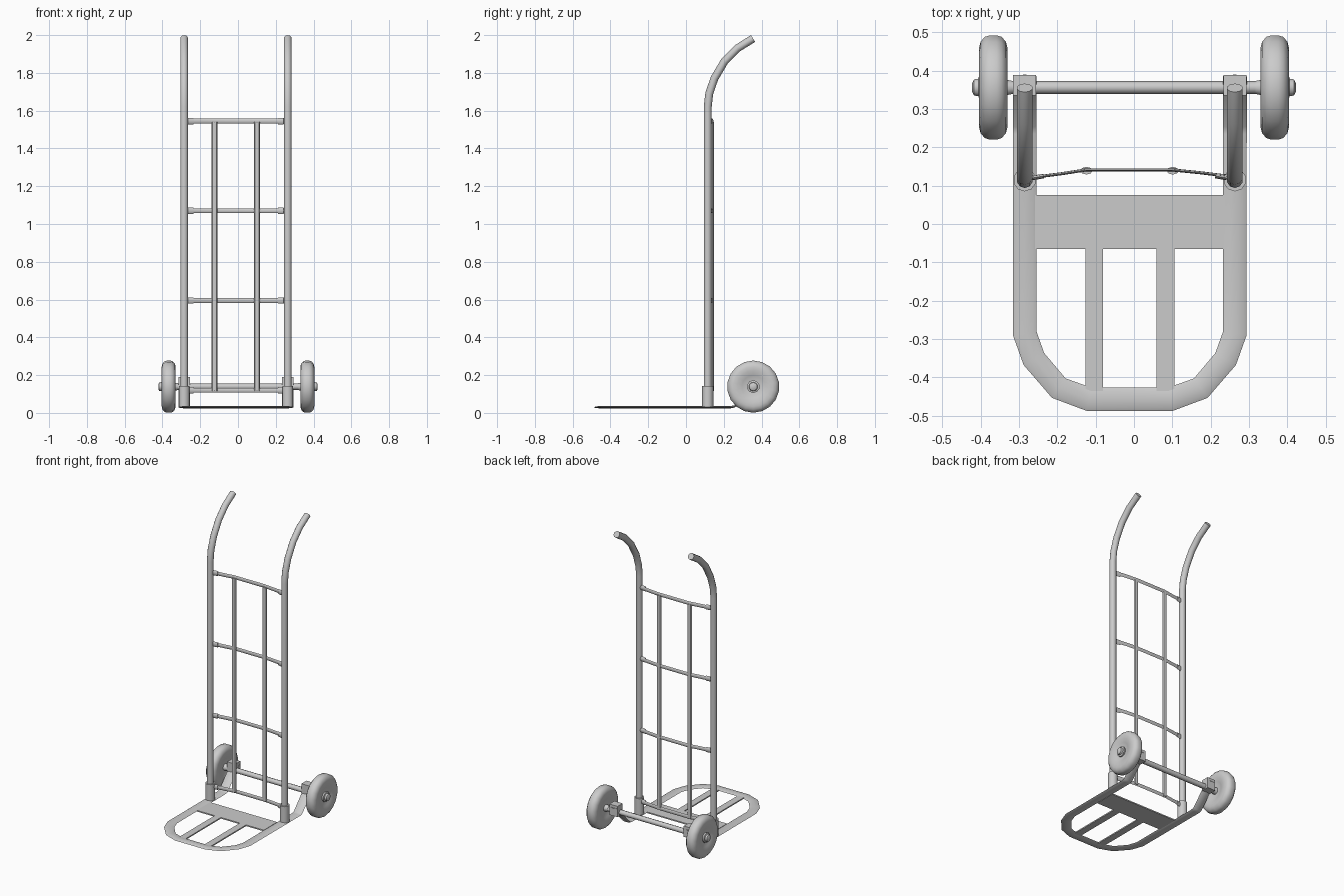
import bpy, bmesh, math
from mathutils import Vector, Matrix

cube = bpy.data.objects.get("Cube")
if cube:
    bpy.data.objects.remove(cube)

steel = bpy.data.materials.new("grey steel")
steel.use_nodes = True
GREY = (0.6, 0.6, 0.6, 1)
steel.diffuse_color = GREY
steel.node_tree.nodes["Principled BSDF"].inputs["Base Color"].default_value = GREY

MID = -0.011     # middle of the frame
HALF = 0.274     # frame middle to upright
AXLE = Vector((0, 0.356, 0.139))


def finish(name, bm, smooth=40):
    bmesh.ops.recalc_face_normals(bm, faces=bm.faces)
    mesh = bpy.data.meshes.new(name)
    bm.to_mesh(mesh)
    bm.free()
    ob = bpy.data.objects.new(name, mesh)
    bpy.context.collection.objects.link(ob)
    mesh.materials.append(steel)
    bpy.ops.object.select_all(action='DESELECT')
    ob.select_set(True)
    bpy.context.view_layer.objects.active = ob
    bpy.ops.object.shade_smooth_by_angle(angle=math.radians(smooth))
    return ob


def sweep(name, path, a, b, ref, sides=10, smooth=40):
    """Tube of half sizes a (across ref) and b (along ref); four sides give a bar."""
    path = [Vector(p) for p in path]
    bm = bmesh.new()
    rings = []
    turn = math.pi / 4 if sides == 4 else 0
    grow = math.sqrt(2) if sides == 4 else 1
    for i, p in enumerate(path):
        before = (p - path[max(i - 1, 0)]).normalized()
        after = (path[min(i + 1, len(path) - 1)] - p).normalized()
        t = (before + after).normalized()
        u = Vector(ref).cross(t).normalized()
        v = t.cross(u)
        angles = [turn + 2 * math.pi * k / sides for k in range(sides)]
        rings.append([bm.verts.new(p + grow * (u * a * math.cos(w) + v * b * math.sin(w)))
                      for w in angles])
    for r, s in zip(rings, rings[1:]):
        for k in range(sides):
            n = (k + 1) % sides
            bm.faces.new((r[k], r[n], s[n], s[k]))
    bm.faces.new(rings[0])
    bm.faces.new(rings[-1])
    return finish(name, bm, smooth)


def lathe(name, profile, centre, steps):
    """Spin (x, radius) points about the x axis."""
    bm = bmesh.new()
    verts = [bm.verts.new((x, 0, r)) for x, r in profile]
    edges = [bm.edges.new(e) for e in zip(verts, verts[1:])]
    bmesh.ops.spin(bm, geom=verts + edges, axis=(1, 0, 0), cent=(0, 0, 0),
                   angle=2 * math.pi, steps=steps)
    bmesh.ops.remove_doubles(bm, verts=bm.verts, dist=0.0003)
    bmesh.ops.translate(bm, verts=bm.verts, vec=centre)
    return finish(name, bm, 45)


def box(name, low, high):
    low, high = Vector(low), Vector(high)
    bm = bmesh.new()
    bmesh.ops.create_cube(bm, size=1, matrix=Matrix.Translation((low + high) / 2)
                          @ Matrix.Diagonal((*(high - low), 1)))
    return finish(name, bm)


# Toe frame: flattened tube bent to a U, its ends rising to the axle
half = [(HALF, 0.385, 0.175), (HALF, 0.255, 0.034), (HALF, 0.235, 0.03), (HALF, -0.285, 0.03),
        (0.25, -0.352, 0.03), (0.185, -0.428, 0.03), (0.106, -0.457, 0.03)]
loop = [(MID + x, y, z) for x, y, z in half]
loop += [(MID - x, y, z) for x, y, z in reversed(half)]
sweep("toe_frame", loop, 0.031, 0.006, (0, 0, 1), 8, 60)

# Toe plate and its two slats
box("toe_plate", (-0.258, -0.065, 0.026), (0.236, 0.076, 0.034))
for side, x in (("right", -0.104), ("left", 0.082)):
    box(side + "_toe_slat", (x - 0.023, -0.435, 0.026), (x + 0.023, -0.06, 0.034))

handle = [(0.115, 0.03), (0.115, 1.62), (0.123, 1.69), (0.15, 1.77),
          (0.203, 1.86), (0.272, 1.93), (0.355, 1.982)]
wheel_profile = [(-0.024, 0.0), (-0.024, 0.045), (-0.03, 0.06), (-0.036, 0.085), (-0.037, 0.105),
                 (-0.033, 0.121), (-0.022, 0.134), (-0.009, 0.138)]
wheel_profile += [(-x, r) for x, r in reversed(wheel_profile)]

for side, s in (("left", 1), ("right", -1)):
    x = MID + s * HALF
    # Upright with bent handle, in a socket
    sweep(side + "_upright", [(x, y, z) for y, z in handle], 0.021, 0.021, (1, 0, 0), 10, 50)
    sweep(side + "_socket", [(x, 0.115, 0.03), (x, 0.115, 0.125), (x, 0.115, 0.142)],
          0.03, 0.03, (1, 0, 0), 10)
    # Bracket gripping the axle
    box(side + "_axle_bracket", (x - 0.03, 0.335, 0.118), (x + 0.03, 0.388, 0.19))
    # Wheel, hub and end nut
    centre = AXLE + Vector((s * 0.367, 0, 0))
    lathe(side + "_wheel", wheel_profile, centre, 18)
    lathe(side + "_hub", [(s * d, r) for d, r in
          ((-0.05, 0), (-0.05, 0.018), (0.036, 0.034), (0.039, 0.024),
           (0.05, 0.022), (0.055, 0.012), (0.055, 0))], centre, 10)

# Axle
sweep("axle", [AXLE + Vector((x, 0, 0)) for x in (-0.36, 0.36)], 0.017, 0.017, (0, 0, 1), 8, 50)

# Flat cross rails bowed backward, with thicker ends
for i, z in enumerate((0.12, 0.595, 1.07, 1.545)):
    sweep(f"cross_rail_{i + 1}", [(-0.275, 0.12, z), (-0.19, 0.131, z), (-0.125, 0.141, z),
          (0.1, 0.141, z), (0.17, 0.134, z), (0.252, 0.124, z)], 0.004, 0.0125, (0, 0, 1), 8, 60)
    for x, d in ((-0.265, 1), (0.242, -1)):
        sweep("rail_end", [(x, 0.12, z), (x + d * 0.03, 0.125, z)], 0.006, 0.017, (0, 0, 1), 8)

# Upright slats of the back
for side, x in (("right", -0.124), ("left", 0.101)):
    sweep(side + "_back_slat", [(x, 0.139, 0.115), (x, 0.139, 1.54)], 0.016, 0.01, (0, 1, 0), 8)
